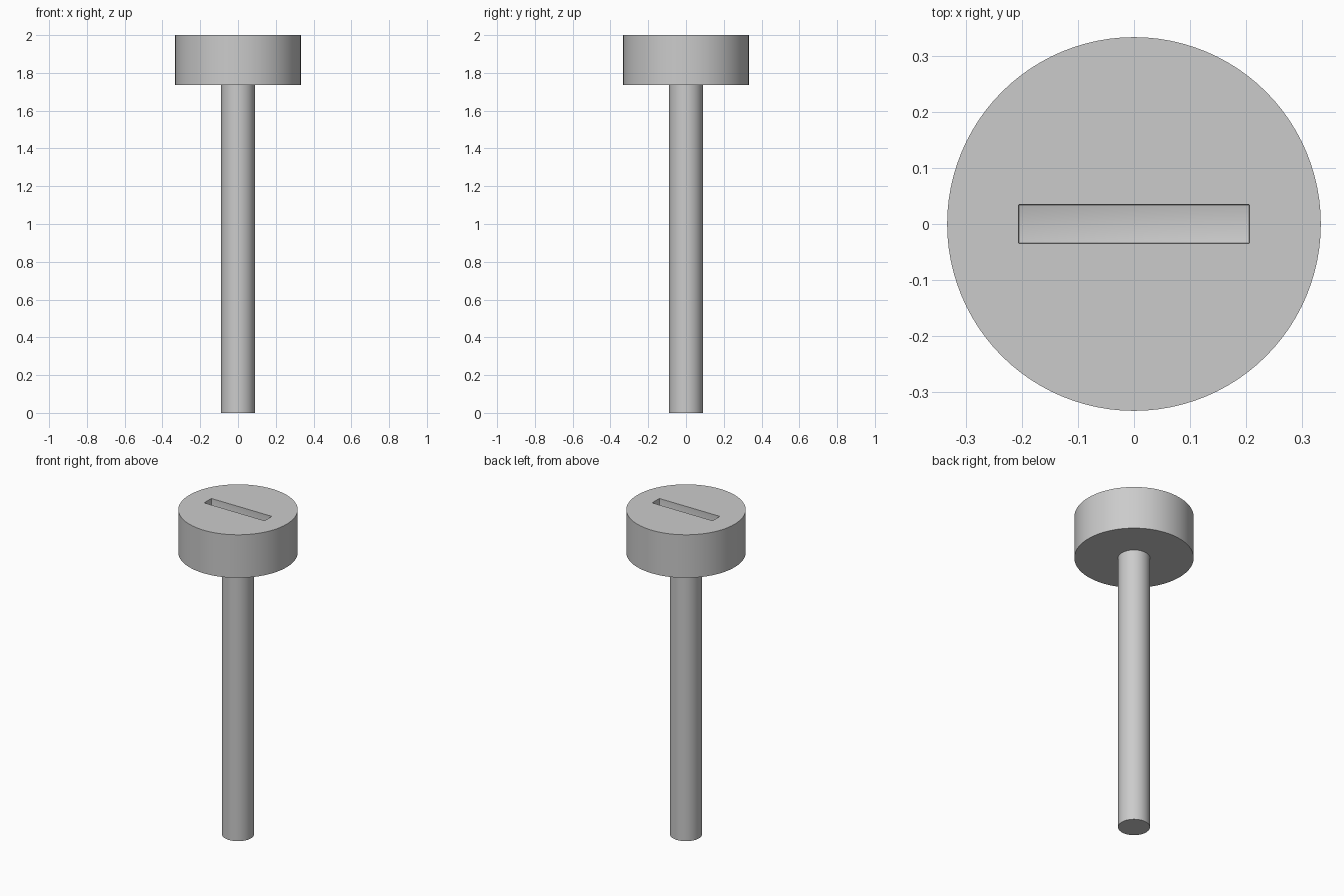
import bpy
import math

cube = bpy.data.objects.get("Cube")
if cube:
    bpy.data.objects.remove(cube, do_unlink=True)

HEIGHT = 2.0
HEAD_RADIUS, HEAD_BOTTOM = 0.333, 1.735
SHAFT_RADIUS = 0.089
SLOT_LENGTH, SLOT_WIDTH, SLOT_DEPTH = 0.412, 0.07, 0.09

steel = bpy.data.materials.new("light grey steel")
steel.use_nodes = True
grey = (0.6, 0.6, 0.6, 1)
steel.diffuse_color = grey
steel.node_tree.nodes["Principled BSDF"].inputs["Base Color"].default_value = grey


def cylinder(name, radius, bottom, top):
    bpy.ops.mesh.primitive_cylinder_add(
        vertices=96, radius=radius, depth=top - bottom,
        location=(0, 0, (bottom + top) / 2))
    obj = bpy.context.object
    obj.name = name
    obj.data.materials.append(steel)
    return obj


def smooth(obj):
    bpy.ops.object.select_all(action="DESELECT")
    obj.select_set(True)
    bpy.context.view_layer.objects.active = obj
    bpy.ops.object.shade_smooth_by_angle(angle=math.radians(30))


# Shaft and head
shaft = cylinder("shaft", SHAFT_RADIUS, 0, HEAD_BOTTOM)
head = cylinder("head", HEAD_RADIUS, HEAD_BOTTOM, HEIGHT)

# Driver slot, cut into the top of the head with slightly rounded corners
bpy.ops.mesh.primitive_cube_add(size=1, location=(0, 0, HEIGHT))
cutter = bpy.context.object
cutter.name = "slot_cutter"
cutter.hide_render = True
cutter.data.materials.append(steel)
for v in cutter.data.vertices:
    v.co.x *= SLOT_LENGTH
    v.co.y *= SLOT_WIDTH
    v.co.z *= 2 * SLOT_DEPTH
bevel = cutter.modifiers.new("rounded corners", "BEVEL")
bevel.width = 0.003
bevel.segments = 2

cut = head.modifiers.new("slot", "BOOLEAN")
cut.operation = "DIFFERENCE"
cut.solver = "EXACT"
cut.object = cutter
bpy.context.view_layer.objects.active = head
bpy.ops.object.modifier_apply(modifier=cut.name)
bpy.data.objects.remove(cutter, do_unlink=True)

for part in (shaft, head):
    smooth(part)
